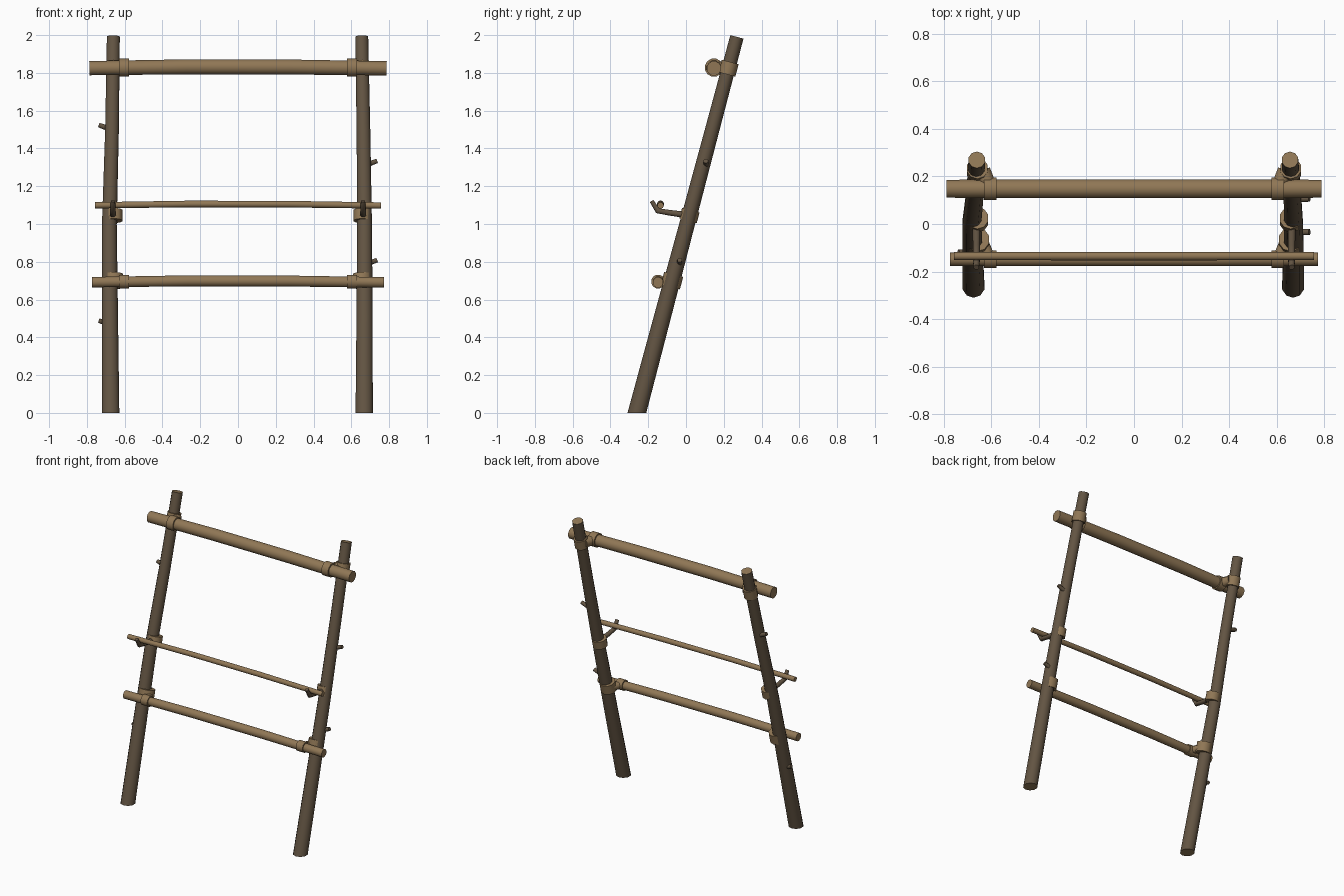
import bpy
import bmesh
import math
from mathutils import Vector

if "Cube" in bpy.data.objects:
    bpy.data.objects.remove(bpy.data.objects["Cube"])


def material(name, rgb):
    m = bpy.data.materials.new(name)
    m.use_nodes = True
    m.diffuse_color = (*rgb, 1)
    m.node_tree.nodes["Principled BSDF"].inputs["Base Color"].default_value = (*rgb, 1)
    return m


BARK = material("dark bark", (0.125, 0.090, 0.056))
WOOD = material("pale wood", (0.28, 0.185, 0.092))


def pole(name, path, radii, mat, cap=None, sides=10, ground=False):
    """Round pole through the path points, with closed ends."""
    pts = [Vector(p) for p in path]
    bm = bmesh.new()
    rings = []
    for i, p in enumerate(pts):
        d = (pts[min(i + 1, len(pts) - 1)] - pts[max(i - 1, 0)]).normalized()
        ref = Vector((0, 1, 0)) if abs(d.x) > 0.8 else Vector((1, 0, 0))
        u = (ref - d * ref.dot(d)).normalized()
        v = d.cross(u)
        ring = []
        for k in range(sides):
            a = math.tau * (k + 0.5) / sides
            q = p + (u * math.cos(a) + v * math.sin(a)) * radii[i]
            if ground and i == 0:  # cut flat on the floor
                q -= d * (q.z / d.z)
            ring.append(bm.verts.new(q))
        rings.append(ring)
    for a, b in zip(rings, rings[1:]):
        for k in range(sides):
            n = (k + 1) % sides
            bm.faces.new((a[k], a[n], b[n], b[k]))
    for end in (rings[0][::-1], rings[-1]):
        bm.faces.new(end).material_index = 1 if cap else 0
    bmesh.ops.recalc_face_normals(bm, faces=bm.faces)
    me = bpy.data.meshes.new(name)
    bm.to_mesh(me)
    bm.free()
    me.materials.append(mat)
    if cap:
        me.materials.append(cap)
    ob = bpy.data.objects.new(name, me)
    bpy.context.collection.objects.link(ob)
    bpy.ops.object.select_all(action='DESELECT')
    ob.select_set(True)
    bpy.context.view_layer.objects.active = ob
    bpy.ops.object.shade_smooth_by_angle(angle=math.radians(50))
    return ob


def lean(z):
    return -0.26 + 0.266 * z


LEAN = Vector((0, 0.266, 1)).normalized()

# Leaning posts, gently crooked
heights = (0, 0.5, 1.0, 1.5, 1.99)
post_radii = (0.048, 0.045, 0.041, 0.038, 0.036)
post_x = {"right": (-0.674, -0.678, -0.681, -0.667, -0.66),
          "left": (0.668, 0.67, 0.67, 0.664, 0.655)}
for side, xs in post_x.items():
    pole(side + "_post", [(x, lean(z), z) for x, z in zip(xs, heights)],
         post_radii, BARK, WOOD, ground=True)

# Cut twig stubs on the outer sides of the posts
for name, s, z in (("right_upper", -1, 1.52), ("right_lower", -1, 0.485),
                   ("left_upper", 1, 1.33), ("left_lower", 1, 0.805)):
    y = lean(z) + 0.012
    pole(name + "_twig", [(s * 0.67, y, z - 0.02), (s * 0.737, y, z + 0.004)],
         (0.016, 0.013), BARK, sides=8)


# Crossbars: name, half length, y, z, radius
def crossbar(name, half, y, z, r):
    pole(name, [(-half, y, z - 0.003), (-half * 0.35, y, z + 0.004),
                (half * 0.35, y, z + 0.003), (half, y, z - 0.004)],
         (r * 0.95, r, r, r * 0.95), WOOD, sides=12)


crossbar("top_crossbar", 0.787, 0.148, 1.828, 0.041)
crossbar("lower_crossbar", 0.772, -0.148, 0.695, 0.030)
crossbar("thin_bar", 0.756, -0.135, 1.102, 0.018)

# Lashings around posts and crossbars, and the branch hooks for the thin bar
for side, s in (("right", -1), ("left", 1)):
    for name, z, r, half in (("top", 1.825, 0.046, 0.034), ("middle", 1.045, 0.048, 0.029),
                             ("lower", 0.70, 0.052, 0.034)):
        c = Vector((s * 0.658, lean(z), z))
        pole(f"{side}_{name}_post_lashing", [c - LEAN * half, c + LEAN * half],
             (r, r), WOOD)
    for name, y, z, r in (("top", 0.148, 1.828, 0.049), ("lower", -0.148, 0.695, 0.037)):
        pole(f"{side}_{name}_bar_lashing", [(s * 0.578, y, z), (s * 0.63, y, z)],
             (r, r), WOOD, sides=12)
        # Cord joining the two wraps
        pole(f"{side}_{name}_cord", [(s * 0.605, y, z), (s * 0.635, lean(z), z)],
             (r * 0.7, r * 0.7), WOOD, sides=8)
    x = s * 0.662
    pole(side + "_hook", [(x, 0.0, 1.048), (x, -0.09, 1.06), (x, -0.15, 1.07),
                          (x, -0.182, 1.122)],
         (0.018, 0.016, 0.016, 0.012), BARK, sides=8)
